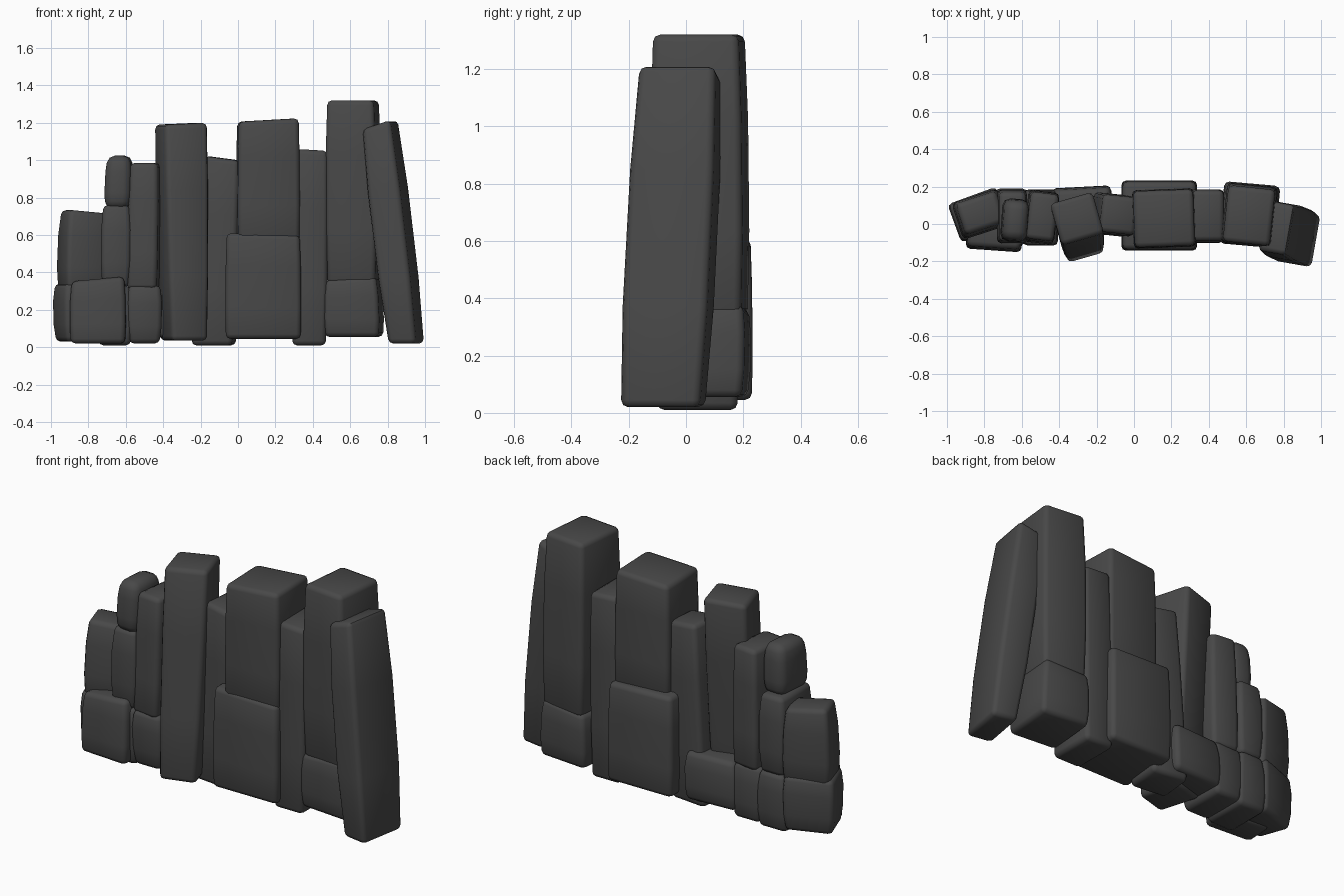
import bpy, bmesh, math

cube = bpy.data.objects.get("Cube")
if cube:
    bpy.data.objects.remove(cube, do_unlink=True)

# One dark stone colour
stone = bpy.data.materials.new("dark stone")
stone.use_nodes = True
colour = (0.065, 0.065, 0.065, 1)
stone.diffuse_color = colour
bsdf = stone.node_tree.nodes["Principled BSDF"]
bsdf.inputs["Base Color"].default_value = colour
bsdf.inputs["Roughness"].default_value = 0.9


def block(name, z0, z1, base, top, turn=0, slope=0, bulge=0.01, bevel=0.025):
    """Worn stone: base and top are (x, y, width, depth); slope lifts the left edge of the top."""
    bm = bmesh.new()
    rings = []
    a = math.radians(turn)
    for t in (0, 0.3, 0.7, 1):
        x, y, w, d = (b + (e - b) * t for b, e in zip(base, top))
        swell = bulge if 0 < t < 1 else 0
        ring = []
        for sx, sy in ((-1, -1), (1, -1), (1, 1), (-1, 1)):
            px, py = sx * (w / 2 + swell), sy * (d / 2 + swell)
            z = z0 + (z1 - z0) * t + sx * slope / 2 * t * t
            ring.append(bm.verts.new((x + px * math.cos(a) - py * math.sin(a),
                                      y + px * math.sin(a) + py * math.cos(a), z)))
        rings.append(ring)
    for low, high in zip(rings, rings[1:]):
        for i in range(4):
            j = (i + 1) % 4
            bm.faces.new((low[i], low[j], high[j], high[i]))
    bm.faces.new(rings[0][::-1])
    bm.faces.new(rings[-1])
    # Round the long corners and the rims
    bm.normal_update()
    sharp = [e for e in bm.edges if e.calc_face_angle() > math.radians(40)]
    bmesh.ops.bevel(bm, geom=sharp, offset=bevel, segments=2, profile=0.5,
                    affect='EDGES', clamp_overlap=True)
    mesh = bpy.data.meshes.new(name)
    bm.to_mesh(mesh)
    bm.free()
    mesh.materials.append(stone)
    obj = bpy.data.objects.new(name, mesh)
    bpy.context.collection.objects.link(obj)
    bpy.ops.object.select_all(action='DESELECT')
    obj.select_set(True)
    bpy.context.view_layer.objects.active = obj
    bpy.ops.object.shade_smooth_by_angle(angle=math.radians(50))


# Low stones at the right end
block("end_base", 0.03, 0.34, (-0.83, 0.05, 0.25, 0.19), (-0.83, 0.05, 0.26, 0.2), 20)
block("end_upper", 0.3, 0.725, (-0.82, 0.05, 0.25, 0.19), (-0.82, 0.06, 0.22, 0.17), 18, -0.02)
block("front_low_stone", 0.02, 0.365, (-0.745, -0.05, 0.29, 0.18), (-0.745, -0.04, 0.28, 0.17),
      -4, 0.025, 0.006)

# Stacked narrow columns
block("narrow_base", 0.01, 0.33, (-0.66, 0.04, 0.17, 0.27), (-0.655, 0.04, 0.15, 0.28))
block("narrow_middle", 0.32, 0.76, (-0.655, 0.04, 0.14, 0.27), (-0.65, 0.04, 0.14, 0.26))
block("narrow_cap", 0.74, 1.025, (-0.64, 0.02, 0.13, 0.22), (-0.632, 0.02, 0.12, 0.2), -4, 0, 0.008, 0.04)
block("second_base", 0.02, 0.33, (-0.5, 0.04, 0.16, 0.27), (-0.5, 0.03, 0.17, 0.28))
block("second_upper", 0.31, 0.985, (-0.5, 0.035, 0.16, 0.28), (-0.49, 0.04, 0.15, 0.25), -7, 0, 0.004)

# Turned tall column with the stones beside it
block("turned_column", 0.035, 1.195, (-0.29, -0.06, 0.2, 0.25), (-0.305, 0.03, 0.235, 0.23), 16, 0.01, 0.005)
block("rear_low_stone", 0.05, 0.32, (-0.28, 0.08, 0.3, 0.22), (-0.27, 0.08, 0.29, 0.21), 3)
block("gap_column", 0.01, 1.01, (-0.13, 0.05, 0.22, 0.22), (-0.08, 0.05, 0.19, 0.2), -6, -0.025, 0.004)

# Broad stacked pair in the middle
block("broad_base", 0.045, 0.605, (0.135, 0.045, 0.4, 0.37), (0.135, 0.045, 0.39, 0.36), 0, -0.012, 0.004)
block("broad_upper", 0.56, 1.215, (0.16, 0.03, 0.33, 0.31), (0.16, 0.03, 0.32, 0.3), 2, 0.018, 0.003)
block("link_column", 0.01, 1.055, (0.38, 0.04, 0.18, 0.28), (0.395, 0.045, 0.17, 0.27), 0, -0.01, 0.005)

# Tallest stone on its base
block("tallest_base", 0.055, 0.37, (0.62, 0.05, 0.29, 0.31), (0.615, 0.05, 0.27, 0.32), -5, 0.02, 0.008)
block("tallest_upper", 0.34, 1.32, (0.62, 0.05, 0.26, 0.31), (0.615, 0.045, 0.25, 0.3), -6, 0, 0.008)

# Leaning slab at the left end
block("leaning_slab", 0.02, 1.19, (0.9, -0.08, 0.15, 0.28), (0.76, -0.02, 0.15, 0.27), -10, 0.05, 0.012)
